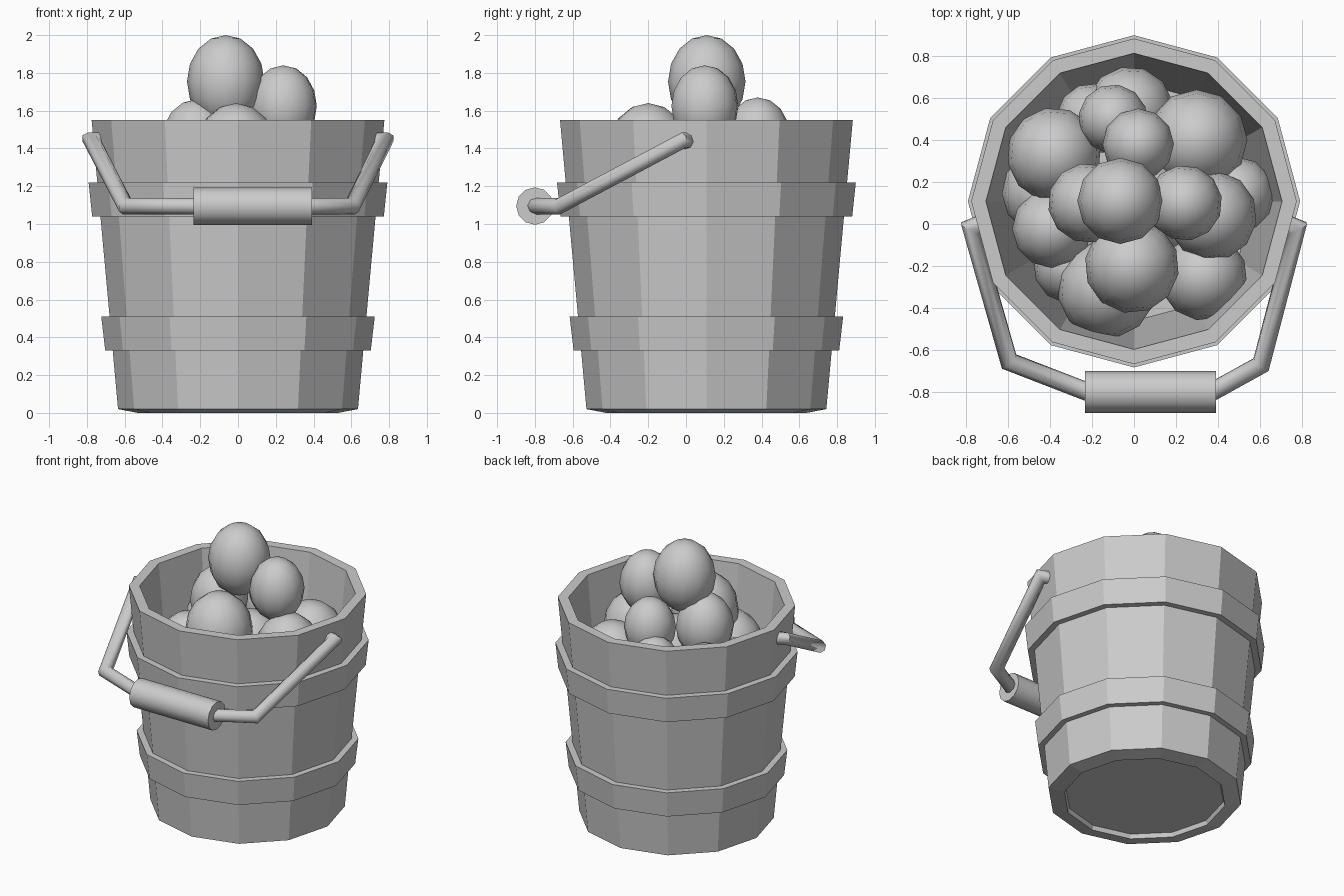
import bpy, bmesh, math
from mathutils import Vector

if "Cube" in bpy.data.objects:
    bpy.data.objects.remove(bpy.data.objects["Cube"])

CY = 0.108   # bucket axis offset in y
SIDES = 12


def finish(name, bm):
    bmesh.ops.recalc_face_normals(bm, faces=bm.faces)
    me = bpy.data.meshes.new(name)
    bm.to_mesh(me)
    bm.free()
    ob = bpy.data.objects.new(name, me)
    bpy.context.collection.objects.link(ob)
    return ob


def lathe(name, profile, closed=False):
    """Spin a (radius, z) profile round the bucket axis."""
    bm = bmesh.new()
    rings = []
    for r, z in profile:
        rings.append([bm.verts.new((r * math.cos(2 * math.pi * i / SIDES),
                                    CY + r * math.sin(2 * math.pi * i / SIDES), z))
                      for i in range(SIDES)])
    pairs = list(zip(rings, rings[1:]))
    if closed:
        pairs.append((rings[-1], rings[0]))
    for a, b in pairs:
        for i in range(SIDES):
            j = (i + 1) % SIDES
            bm.faces.new((a[i], a[j], b[j], b[i]))
    if not closed:
        bm.faces.new(rings[0])
        bm.faces.new(rings[-1])
    return finish(name, bm)


# Pail: recessed underside, outer wall, rim, inner wall and floor
lathe("pail", [(0.52, 0.03), (0.53, 0.0), (0.635, 0.02), (0.775, 1.55),
               (0.705, 1.55), (0.57, 0.09)])

# Hoops round the pail
for name, r0, z0, r1, z1 in (("lower_hoop", 0.703, 0.33, 0.724, 0.51),
                             ("upper_hoop", 0.772, 1.04, 0.791, 1.22)):
    lathe(name, [(r0 - 0.06, z0), (r0, z0), (r1, z1), (r1 - 0.06, z1)], closed=True)


# Bent handle rod
path = [(-0.70, 0.01, 1.44), (-0.775, -0.02, 1.44), (-0.595, -0.655, 1.095),
        (-0.22, -0.8, 1.095), (0.37, -0.8, 1.095), (0.605, -0.67, 1.095),
        (0.775, -0.02, 1.44), (0.70, 0.01, 1.44)]
bm = bmesh.new()
pts = [Vector(p) for p in path]
N, R = 8, 0.044
rings = []
for k, p in enumerate(pts):
    d_in = (p - pts[k - 1]).normalized() if k else None
    d_out = (pts[k + 1] - p).normalized() if k < len(pts) - 1 else None
    if d_in is None or d_out is None:
        d = d_in or d_out
        if k == 0:
            u = d.orthogonal().normalized()
            w = d.cross(u)
            ring = [p + R * (u * math.cos(2 * math.pi * i / N) + w * math.sin(2 * math.pi * i / N))
                    for i in range(N)]
        else:
            plane, d = d, d_in
            ring = [v + d * ((p - v).dot(plane) / d.dot(plane)) for v in rings[-1]]
    else:
        # slide the previous ring along the rod onto the mitre plane
        plane = (d_in + d_out).normalized()
        ring = [v + d_in * ((p - v).dot(plane) / d_in.dot(plane)) for v in rings[-1]]
    rings.append(ring)
vr = [[bm.verts.new(v) for v in r] for r in rings]
for a, b in zip(vr, vr[1:]):
    for i in range(N):
        j = (i + 1) % N
        bm.faces.new((a[i], a[j], b[j], b[i]))
bm.faces.new(vr[0])
bm.faces.new(vr[-1])
rod = finish("handle_rod", bm)

# Round grip
bpy.ops.mesh.primitive_cylinder_add(vertices=12, radius=0.099, depth=0.625,
                                    location=(0.078, -0.8, 1.095), rotation=(0, math.pi / 2, 0))
grip = bpy.context.object
grip.name = "handle_grip"

# Heap of eggs: x, y, radius, top height
eggs = [(-0.065, 0.11, 0.205, 2.0), (0.24, 0.10, 0.18, 1.84),
        (-0.01, -0.20, 0.225, 1.64), (0.02, 0.38, 0.17, 1.67),
        (-0.22, 0.10, 0.19, 1.66), (-0.10, 0.50, 0.165, 1.47),
        (0.30, 0.40, 0.24, 1.43), (-0.38, 0.33, 0.225, 1.42),
        (0.37, 0.04, 0.215, 1.50), (-0.39, -0.02, 0.19, 1.33),
        (-0.13, -0.31, 0.235, 1.36), (0.33, -0.25, 0.21, 1.34),
        (0.49, 0.14, 0.18, 1.25), (-0.02, 0.54, 0.21, 1.22),
        (-0.30, -0.20, 0.18, 1.15), (-0.43, 0.15, 0.20, 1.15),
        (0.05, 0.08, 0.24, 1.42), (-0.20, 0.50, 0.17, 1.15)]
smooth = [rod, grip]
for i, (x, y, r, top) in enumerate(eggs):
    rz = r * 1.2
    bpy.ops.mesh.primitive_uv_sphere_add(segments=12, ring_count=8, radius=1,
                                         location=(x, y, top - rz), rotation=(0, 0, i * 0.7))
    egg = bpy.context.object
    egg.name = f"egg_{i + 1}"
    egg.scale = (r, r, rz)
    smooth.append(egg)

# Smooth the round parts, leaving the staves flat
for ob in smooth:
    bpy.ops.object.select_all(action='DESELECT')
    ob.select_set(True)
    bpy.context.view_layer.objects.active = ob
    bpy.ops.object.shade_smooth_by_angle(angle=math.radians(50))
